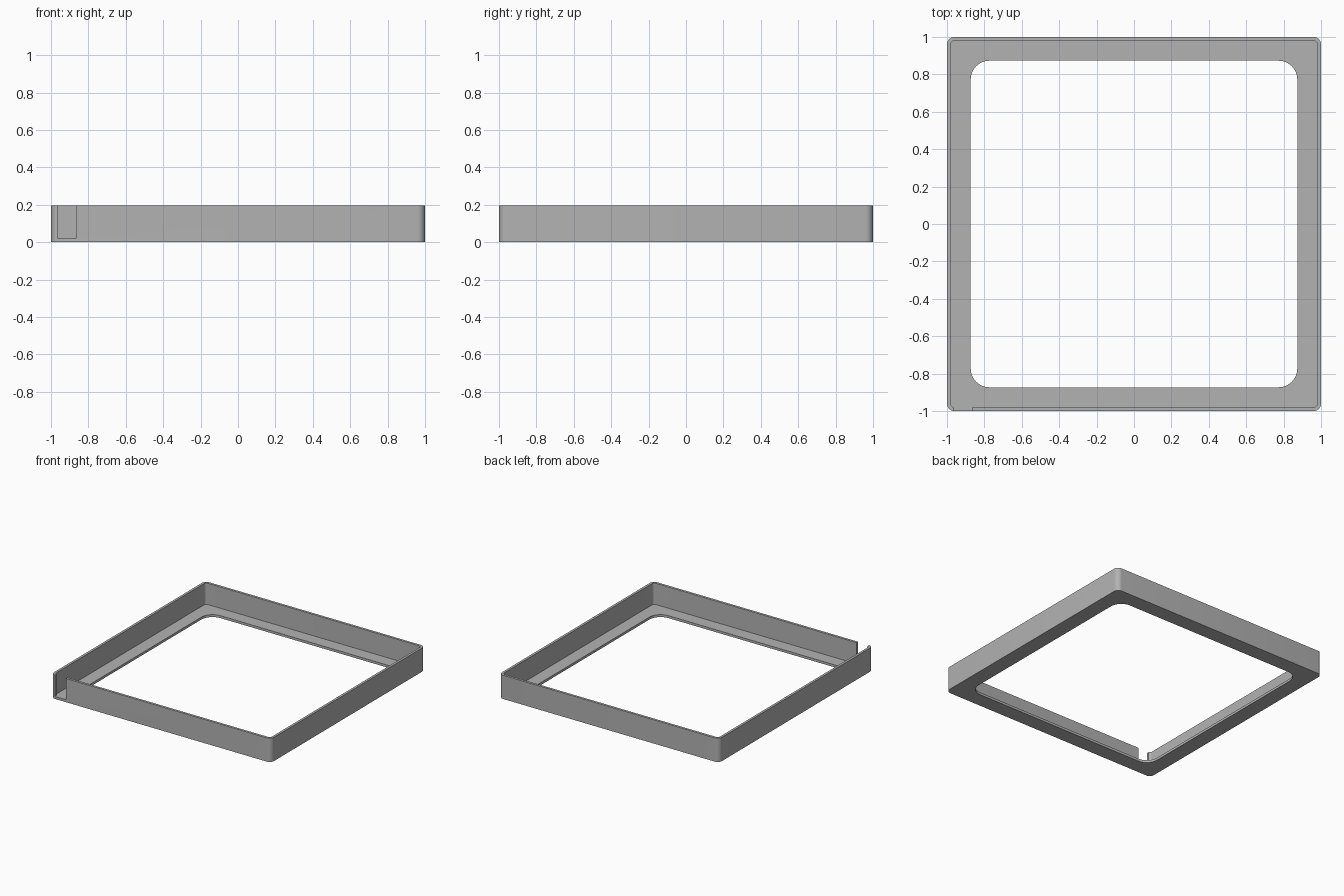
import bpy
import bmesh
from math import cos, sin, pi, radians
from mathutils import Vector

default = bpy.data.objects.get("Cube")
if default:
    bpy.data.objects.remove(default, do_unlink=True)

HEIGHT, FLOOR, WALL = 0.195, 0.02, 0.02
STEPS = 8  # segments per rounded corner

grey = bpy.data.materials.new("plain grey")
grey.use_nodes = True
colour = (0.45, 0.45, 0.45, 1)
grey.diffuse_color = colour
grey.node_tree.nodes["Principled BSDF"].inputs["Base Color"].default_value = colour


def rounded_square(bm, half, radius, z):
    """Ring of vertices around a square with rounded corners."""
    ring = []
    for corner in range(4):
        mid = pi / 4 + corner * pi / 2
        cx = (half - radius) * (1 if cos(mid) > 0 else -1)
        cy = (half - radius) * (1 if sin(mid) > 0 else -1)
        for i in range(STEPS + 1):
            a = corner * pi / 2 + i / STEPS * pi / 2
            ring.append(bm.verts.new((cx + radius * cos(a), cy + radius * sin(a), z)))
    return ring


def add_object(name, bm):
    bmesh.ops.recalc_face_normals(bm, faces=bm.faces)
    mesh = bpy.data.meshes.new(name)
    bm.to_mesh(mesh)
    bm.free()
    mesh.materials.append(grey)
    obj = bpy.data.objects.new(name, mesh)
    bpy.context.collection.objects.link(obj)
    return obj


# Frame: L-shaped section carried round the square (thin wall plus floor lip)
bm = bmesh.new()
section = [(1, 0.04, 0), (1, 0.04, HEIGHT),
           (1 - WALL, 0.02, HEIGHT), (1 - WALL, 0.02, FLOOR),
           (0.873, 0.1, FLOOR), (0.873, 0.1, 0)]
rings = [rounded_square(bm, *point) for point in section]
for a, b in zip(rings, rings[1:] + rings[:1]):
    for i in range(len(a)):
        j = (i + 1) % len(a)
        bm.faces.new((a[i], a[j], b[j], b[i]))
frame = add_object("tray_frame", bm)

# Slot cutter: opening in the front wall, down to the floor
bm = bmesh.new()
bmesh.ops.create_cube(bm, size=1)
bmesh.ops.scale(bm, vec=(0.1, 0.13, 0.4), verts=bm.verts)
bmesh.ops.translate(bm, vec=Vector((-0.915, -1.035, FLOOR + 0.2)), verts=bm.verts)
cutter = add_object("slot_cutter", bm)
cutter.hide_render = True
cutter.hide_set(True)

slot = frame.modifiers.new("front_slot", 'BOOLEAN')
slot.operation = 'DIFFERENCE'
slot.solver = 'EXACT'
slot.object = cutter

# Apply the cut, then smooth only the rounded corners
bpy.context.view_layer.objects.active = frame
frame.select_set(True)
bpy.ops.object.modifier_apply(modifier=slot.name)
bpy.data.objects.remove(cutter, do_unlink=True)
bpy.ops.object.shade_smooth_by_angle(angle=radians(30))
